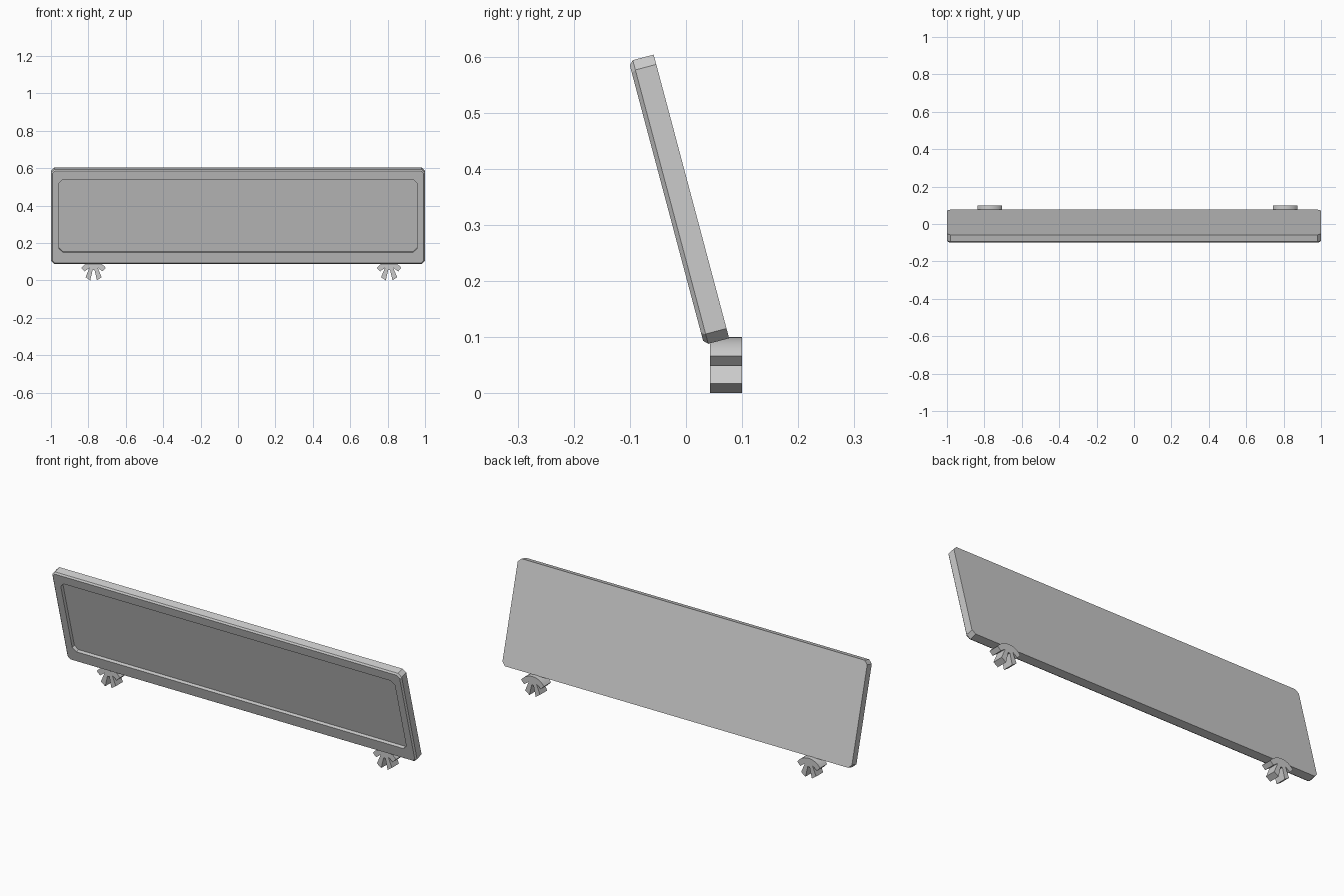
import bpy, bmesh, math

if "Cube" in bpy.data.objects:
    bpy.data.objects.remove(bpy.data.objects["Cube"])

TILT = math.radians(14.9)
UP = (-math.sin(TILT), math.cos(TILT))      # panel height direction in (y, z)
BACK = (math.cos(TILT), math.sin(TILT))     # panel depth direction in (y, z)
CORNER = (0.0324, 0.0861)                   # lower front edge of the panel


def finish(name, bm):
    bmesh.ops.recalc_face_normals(bm, faces=bm.faces[:])
    mesh = bpy.data.meshes.new(name)
    bm.to_mesh(mesh)
    bm.free()
    obj = bpy.data.objects.new(name, mesh)
    bpy.context.collection.objects.link(obj)
    return obj


def ring(bm, half, v0, v1, cut, depth):
    """Rectangle with cut corners, in the tilted plane at the given depth."""
    outline = [(half, v0 + cut), (half, v1 - cut), (half - cut, v1), (cut - half, v1),
               (-half, v1 - cut), (-half, v0 + cut), (cut - half, v0), (half - cut, v0)]
    return [bm.verts.new((x, CORNER[0] + v * UP[0] + depth * BACK[0],
                          CORNER[1] + v * UP[1] + depth * BACK[1])) for x, v in outline]


# Tilted panel: flat back, chamfered front rim, recessed face
bm = bmesh.new()
b = 0.0075
rings = [ring(bm, 1.0, 0, 0.523, 0.018, 0.046),
         ring(bm, 1.0, 0, 0.523, 0.018, b),
         ring(bm, 1.0 - b, b, 0.523 - b, 0.0136, 0),
         ring(bm, 0.956, 0.066, 0.47, 0.02, 0),
         ring(bm, 0.956, 0.066, 0.47, 0.02, 0.018)]
bm.faces.new(rings[0])
bm.faces.new(rings[-1])
for r, s in zip(rings, rings[1:]):
    for i in range(8):
        j = (i + 1) % 8
        bm.faces.new((r[i], r[j], s[j], s[i]))
finish("panel", bm)


# Clawed feet: arched top with four toes, extruded front to back
def foot(name, cx):
    radius, span = 0.08, math.asin(0.0655 / 0.08)
    arch = [(radius * math.sin(a), 0.02 + radius * math.cos(a))
            for a in (span * i / 6 for i in range(-6, 7))]
    toes = [(0.048, 0.048), (0.022, 0.067), (0.043, 0.017), (0.018, 0.0), (0.005, 0.056)]
    profile = arch + toes + [(-x, z) for x, z in reversed(toes)]
    bm = bmesh.new()
    face = bm.faces.new([bm.verts.new((cx + x, 0.043, z)) for x, z in profile])
    ext = bmesh.ops.extrude_face_region(bm, geom=[face])
    verts = [g for g in ext["geom"] if isinstance(g, bmesh.types.BMVert)]
    bmesh.ops.translate(bm, verts=verts, vec=(0, 0.057, 0))
    obj = finish(name, bm)
    bpy.ops.object.select_all(action='DESELECT')
    obj.select_set(True)
    bpy.context.view_layer.objects.active = obj
    bpy.ops.object.shade_smooth_by_angle(angle=math.radians(25))


foot("left_foot", -0.772)
foot("right_foot", 0.808)
